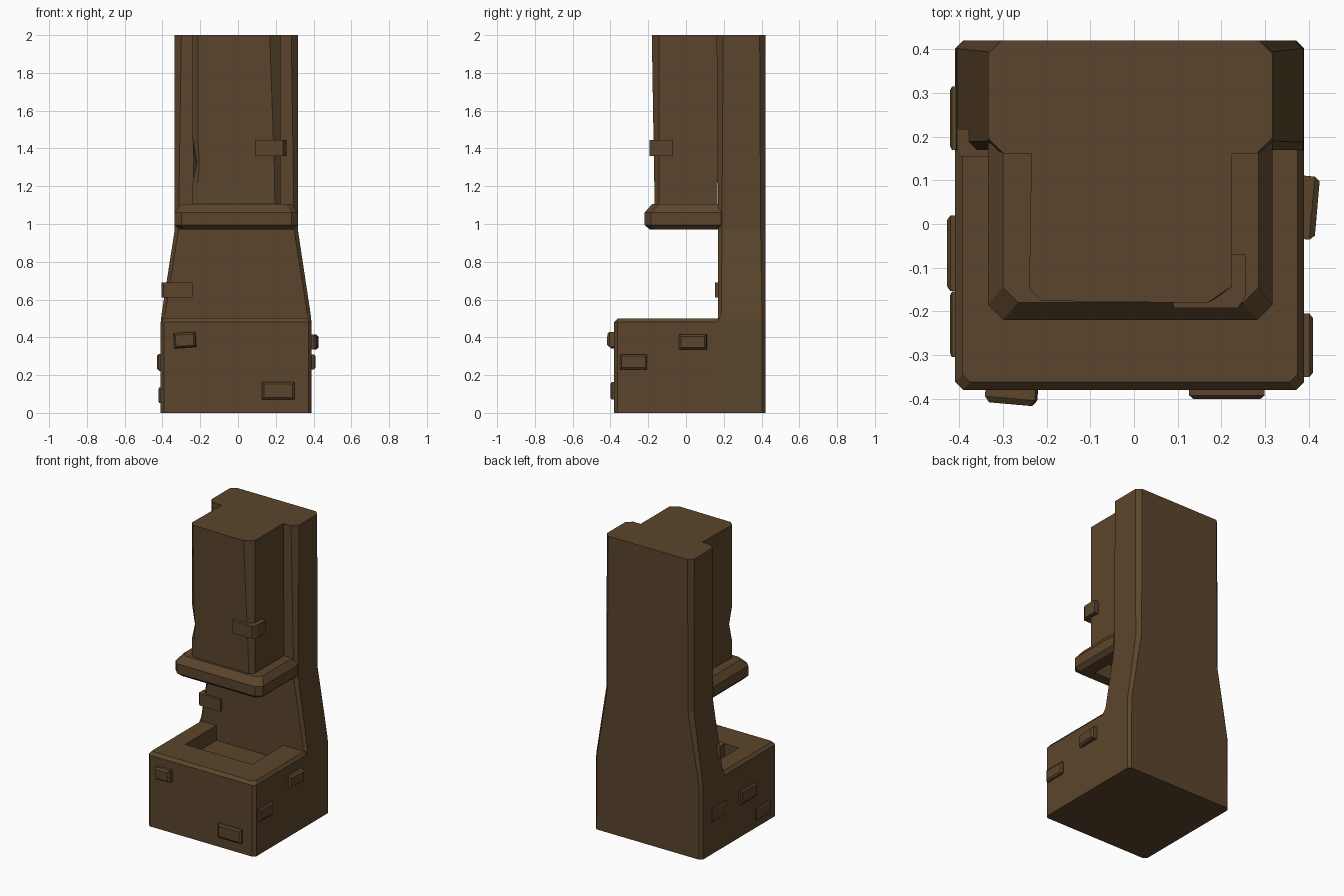
import bpy, bmesh, math
from mathutils import Matrix, Vector

if "Cube" in bpy.data.objects:
    bpy.data.objects.remove(bpy.data.objects["Cube"])

brown = bpy.data.materials.new("brown_stone")
brown.diffuse_color = (0.105, 0.06, 0.025, 1)
brown.use_nodes = True
brown.node_tree.nodes["Principled BSDF"].inputs["Base Color"].default_value = brown.diffuse_color


def finish(name, bm):
    bmesh.ops.remove_doubles(bm, verts=bm.verts, dist=1e-5)
    bmesh.ops.recalc_face_normals(bm, faces=bm.faces)
    me = bpy.data.meshes.new(name)
    bm.to_mesh(me)
    bm.free()
    me.materials.append(brown)
    ob = bpy.data.objects.new(name, me)
    bpy.context.collection.objects.link(ob)
    return ob


def loft(name, rings):
    """Join horizontal outlines (z, [(x, y), ...]) into a closed solid."""
    bm = bmesh.new()
    loops = [[bm.verts.new((x, y, z)) for x, y in pts] for z, pts in rings]
    n = len(loops[0])
    for a, b in zip(loops, loops[1:]):
        for i in range(n):
            j = (i + 1) % n
            bm.faces.new((a[i], a[j], b[j], b[i]))
    bm.faces.new(loops[0][::-1])
    bm.faces.new(loops[-1])
    return finish(name, bm)


def outline(x0, x1, y0, y1, front=0.0, back=0.0):
    """Rectangle with chamfered front and back corners."""
    f, b = front, back
    return [(x0, y0 + f), (x0 + f, y0), (x1 - f, y0), (x1, y0 + f),
            (x1, y1 - b), (x1 - b, y1), (x0 + b, y1), (x0, y1 - b)]


def box(x0, x1, y0, y1):
    return [(x0, y0), (x1, y0), (x1, y1), (x0, y1)]


def carve(target, name, z0, z1, rect):
    cutter = loft(name, [(z0, rect), (z1, rect)])
    cutter.hide_render = True
    cutter.hide_set(True)
    mod = target.modifiers.new(name, 'BOOLEAN')
    mod.operation = 'DIFFERENCE'
    mod.solver = 'EXACT'
    mod.object = cutter


# Hearth base with a sunken fire pit open towards the back slab
base = loft("hearth_base", [
    (0.0, outline(-0.41, 0.39, -0.38, 0.17, 0.018)),
    (0.48, outline(-0.41, 0.39, -0.38, 0.17, 0.018)),
    (0.50, outline(-0.393, 0.375, -0.362, 0.17, 0.018))])
carve(base, "fire_pit_cutter", 0.40, 0.60, box(-0.28, 0.22, -0.165, 0.25))

# Back slab, narrowing between hearth and mantel
loft("back_slab", [
    (0.0, outline(-0.41, 0.39, 0.17, 0.42, 0.0, 0.018)),
    (0.49, outline(-0.408, 0.388, 0.17, 0.42, 0.0, 0.018)),
    (0.52, outline(-0.405, 0.385, 0.17, 0.42, 0.018, 0.018)),
    (0.97, outline(-0.335, 0.317, 0.17, 0.42, 0.02, 0.025)),
    (2.0, outline(-0.335, 0.317, 0.162, 0.42, 0.035, 0.03))])

# Mantel hood with a flue opening underneath
mantel = loft("mantel", [
    (0.97, outline(-0.31, 0.29, -0.19, 0.185, 0.03)),
    (0.995, outline(-0.335, 0.317, -0.22, 0.185, 0.035)),
    (1.06, outline(-0.335, 0.317, -0.22, 0.185, 0.035)),
    (1.105, outline(-0.30, 0.285, -0.18, 0.185, 0.035))])
carve(mantel, "flue_cutter", 0.9, 1.07, box(-0.23, 0.21, -0.12, 0.168))


# Chimney column, with a worn dent on the front left edge
def column_ring(left, right, front, dent=0.0):
    return [(-0.24 + dent, -0.147), (left, front + 0.005), (right, front),
            (0.225, -0.142), (0.225, 0.168), (-0.235, 0.168)]


loft("chimney_column", [
    (1.10, column_ring(-0.212, 0.195, -0.168)),
    (1.22, column_ring(-0.212, 0.194, -0.168)),
    (1.32, column_ring(-0.205, 0.192, -0.17, 0.022)),
    (1.45, column_ring(-0.212, 0.187, -0.172)),
    (2.0, column_ring(-0.212, 0.168, -0.181))])

# Bricks that wrap around a corner
loft("chimney_corner_brick", [(z, [
    (0.09, -0.16), (0.09, -0.192), (0.238, -0.192), (0.256, -0.165),
    (0.256, -0.07), (0.22, -0.07), (0.22, -0.14), (0.19, -0.16)])
    for z in (1.36, 1.445)])
loft("slab_corner_brick", [(z, [
    (-0.24, 0.18), (-0.24, 0.154), (-0.395, 0.154), (-0.405, 0.165),
    (-0.405, 0.218), (-0.36, 0.218), (-0.36, 0.18)])
    for z in (0.61, 0.69)])


def brick(name, normal, centre, width, height, out, roll=0, yaw=0):
    """Raised brick: a shallow frustum standing out from a wall."""
    n = Vector(normal)
    up = Vector((0, 0, 1))
    t = up.cross(n)
    frame = Matrix((t, up, n)).transposed().to_4x4()
    m = (Matrix.Translation(centre) @ frame
         @ Matrix.Rotation(math.radians(yaw), 4, 'Y')
         @ Matrix.Rotation(math.radians(roll), 4, 'Z'))
    w, h = width / 2, height / 2
    ob = loft(name, [(-0.02, box(-w, w, -h, h)),
                     (out * 0.6, box(-w, w, -h, h)),
                     (out, box(-w + 0.01, w - 0.01, -h + 0.01, h - 0.01))])
    ob.data.transform(m)


# Raised bricks on the hearth walls
F, R, L = (0, -1, 0), (1, 0, 0), (-1, 0, 0)
brick("front_brick_upper", F, (-0.28, -0.38, 0.385), 0.115, 0.08, 0.033, 4, -5)
brick("front_brick_lower", F, (0.213, -0.38, 0.117), 0.173, 0.092, 0.021)
brick("right_brick_rear", R, (0.39, 0.038, 0.375), 0.145, 0.08, 0.03, 0, -5)
brick("right_brick_front", R, (0.39, -0.278, 0.27), 0.145, 0.08, 0.02)
brick("left_brick_rear", L, (-0.41, 0.242, 0.265), 0.145, 0.085, 0.012)
brick("left_brick_middle", L, (-0.41, -0.067, 0.268), 0.173, 0.088, 0.018)
brick("left_brick_front", L, (-0.41, -0.23, 0.093), 0.15, 0.083, 0.012)
